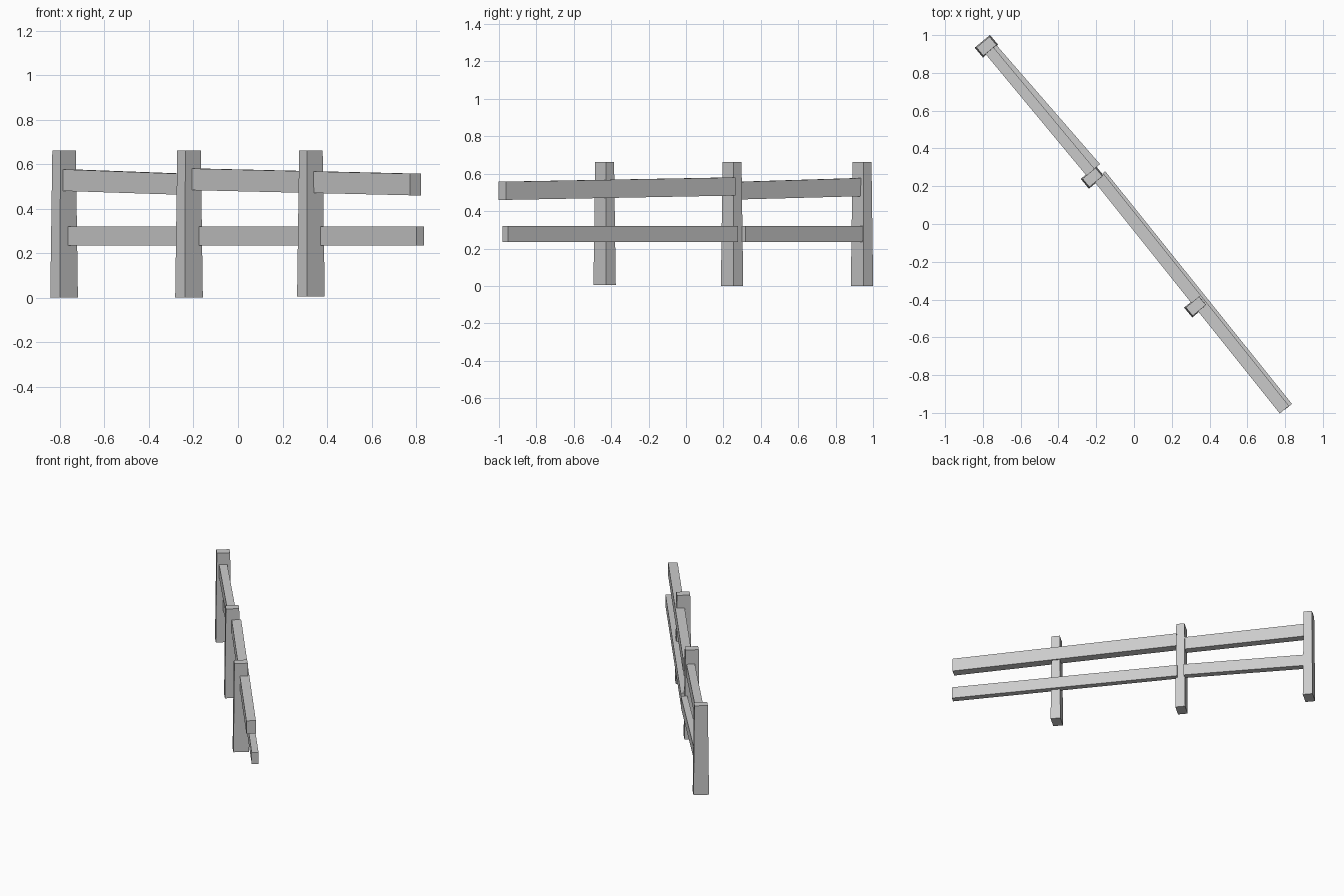
import bpy
import bmesh
from mathutils import Vector

# Remove the default cube
cube = bpy.data.objects.get("Cube")
if cube:
    bpy.data.objects.remove(cube, do_unlink=True)

FENCE_ANGLE = -0.878  # the fence runs diagonally; parts use x along, y across

grey = bpy.data.materials.new("plain grey")
grey.use_nodes = True
grey.diffuse_color = (0.6, 0.6, 0.6, 1)
grey.node_tree.nodes["Principled BSDF"].inputs["Base Color"].default_value = (0.6, 0.6, 0.6, 1)


def loft(name, start, end):
    """Join two four-cornered sections into a solid beam."""
    bm = bmesh.new()
    a = [bm.verts.new(p) for p in start]
    b = [bm.verts.new(p) for p in end]
    bm.faces.new(a)
    bm.faces.new(b)
    for i in range(4):
        j = (i + 1) % 4
        bm.faces.new((a[i], a[j], b[j], b[i]))
    bmesh.ops.recalc_face_normals(bm, faces=bm.faces)
    mesh = bpy.data.meshes.new(name)
    bm.to_mesh(mesh)
    bm.free()
    mesh.materials.append(grey)
    obj = bpy.data.objects.new(name, mesh)
    obj.rotation_euler.z = FENCE_ANGLE
    bpy.context.collection.objects.link(obj)
    return obj


def post(name, along, across, base):
    def section(length, depth, z):
        return [Vector((along + sx * length / 2, across + sy * depth / 2, z))
                for sx, sy in ((-1, -1), (1, -1), (1, 1), (-1, 1))]
    loft(name, section(0.068, 0.105, base), section(0.057, 0.09, 0.662))


def rail(name, start, end):
    """Each end is: along, front, back, bottom, top."""
    def section(along, front, back, bottom, top):
        return [(along, front, bottom), (along, back, bottom),
                (along, back, top), (along, front, top)]
    loft(name, section(*start), section(*end))


# Tapered posts
post("far_post", -1.223, 0.0, 0.0)
post("middle_post", -0.33, -0.012, 0.0)
post("near_post", 0.544, -0.026, 0.005)

# Short rails between the far and middle posts
rail("short_upper_rail", (-1.22, -0.03, 0.025, 0.48, 0.577), (-0.345, -0.03, 0.026, 0.462, 0.556))
rail("short_lower_rail", (-1.22, -0.004, 0.044, 0.235, 0.32), (-0.359, 0.02, 0.064, 0.235, 0.32))

# Long rails from the middle post past the near post
rail("long_upper_rail", (-0.305, -0.018, 0.046, 0.483, 0.58), (1.265, -0.047, 0.017, 0.46, 0.557))
rail("long_lower_rail", (-0.312, 0.02, 0.061, 0.235, 0.32), (1.267, -0.011, 0.035, 0.235, 0.32))
